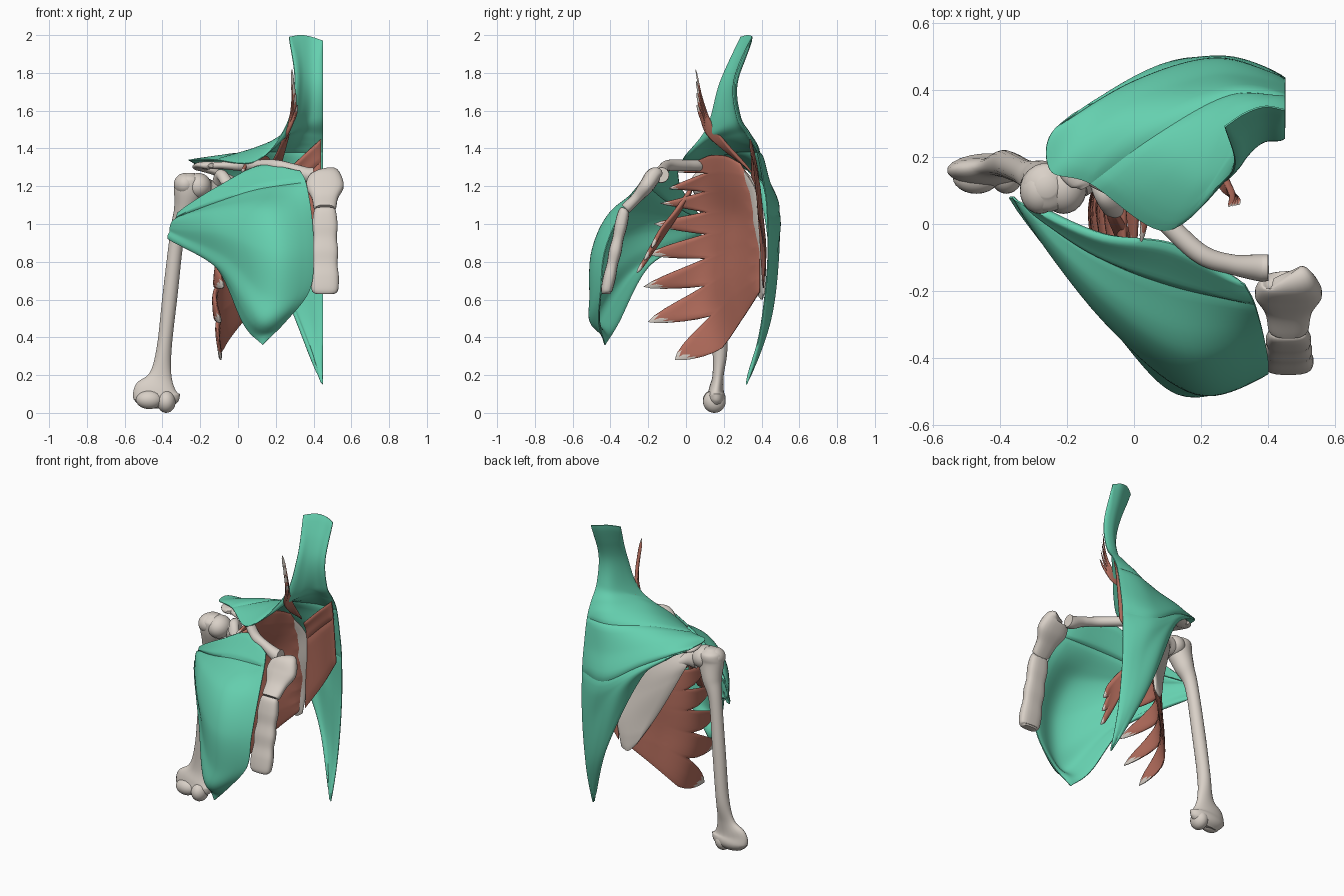
import bpy
import bmesh
import math
from mathutils import Vector

cube = bpy.data.objects.get("Cube")
if cube:
    bpy.data.objects.remove(cube)


def material(name, colour):
    mat = bpy.data.materials.new(name)
    mat.use_nodes = True
    mat.diffuse_color = (*colour, 1)
    node = next(n for n in mat.node_tree.nodes if n.type == "BSDF_PRINCIPLED")
    node.inputs["Base Color"].default_value = (*colour, 1)
    node.inputs["Roughness"].default_value = 0.6
    return mat


GREEN = material("muscle_green", (0.13, 0.63, 0.43))
RED = material("muscle_red", (0.46, 0.155, 0.11))
BONE = material("bone", (0.69, 0.63, 0.57))
made = []


def spline(points, t):
    """Point on a smooth curve through the points, t from 0 to 1."""
    last = len(points) - 1
    s = min(max(t, 0), 1) * last
    i = min(int(s), last - 1)
    f = s - i
    b, c = points[i], points[i + 1]
    a = points[i - 1] if i > 0 else b * 2 - c
    d = points[i + 2] if i + 2 <= last else c * 2 - b
    return (b * 2 + (c - a) * f + (a * 2 - b * 5 + c * 4 - d) * f ** 2
            + (b * 3 - a - c * 3 + d) * f ** 3) / 2


def loft(name, rings, mats, rule=None):
    """Skin closed rings into a solid, with quad strips as end caps."""
    mesh = bpy.data.meshes.new(name)
    bm = bmesh.new()
    rows = [[bm.verts.new(p) for p in ring] for ring in rings]
    n = len(rows[0])
    for i in range(len(rows) - 1):
        for j in range(n):
            k = (j + 1) % n
            face = bm.faces.new((rows[i][j], rows[i][k], rows[i + 1][k], rows[i + 1][j]))
            face.material_index = rule(i, j) if rule else 0
    for row in (rows[0], rows[-1]):
        for j in range(n // 2 - 1):
            bm.faces.new((row[j], row[j + 1], row[n - 2 - j], row[n - 1 - j]))
    bmesh.ops.recalc_face_normals(bm, faces=bm.faces)
    bm.to_mesh(mesh)
    bm.free()
    for mat in mats:
        mesh.materials.append(mat)
    obj = bpy.data.objects.new(name, mesh)
    bpy.context.collection.objects.link(obj)
    made.append(obj)


def sheet(name, rows, mat, half, start=0, end=None, fingers=0, depth=0.3, tendon=2):
    """Padded sheet through rows of fibres (hundredths), optionally fingered."""
    rows = [[Vector(p) / 100 for p in row] for row in rows]
    span = len(rows) - 1
    end = span if end is None else end
    nu = 28
    nv = fingers * 10 if fingers else 12 * (end - start)

    def surface(u, v):
        return spline([spline(column, v) for column in zip(*rows)], u)

    def notch(i):
        if not fingers:
            return 1
        wave = abs(2 * (i / nv * fingers % 1) - 1)
        return 1 - depth * wave ** 1.3

    rings = []
    for i in range(nv + 1):
        v = (start + (end - start) * i / nv) / span
        front, back = [], []
        for j in range(nu + 1):
            u = j / nu * notch(i)
            e = 0.01
            across = surface(min(u + e, 1), v) - surface(max(u - e, 0), v)
            along = surface(u, min(v + e, 1)) - surface(u, max(v - e, 0))
            normal = across.cross(along).normalized()
            edge = min(1, 8 * min(i, nv - i) / nv, 8 * min(j, nu - j) / nu)
            pad = normal * half * (0.2 + 0.8 * math.sqrt(edge))
            p = surface(u, v)
            front.append(p + pad)
            back.append(p - pad)
        rings.append(front + back[::-1])

    def rule(i, j):
        column = j if j <= nu else 2 * nu + 1 - j
        return int(column / nu * notch(i) > tendon)

    loft(name, rings, [mat, BONE], rule)


def bone(name, points, side=(1, 0, 0), power=1.0, steps=8):
    """Tube along x, y, z with half width and half depth (hundredths)."""
    points = [Vector(p) / 100 for p in points]
    total = (len(points) - 1) * steps
    rings = []
    for i in range(total + 1):
        t = i / total
        p = spline(points, t)
        step = spline(points, min(t + 0.01, 1)) - spline(points, max(t - 0.01, 0))
        way = step.to_3d().normalized()
        wide = Vector(side)
        wide = (wide - way * wide.dot(way)).normalized()
        deep = way.cross(wide)
        ring = []
        for k in range(20):
            a = math.tau * (k + 0.5) / 20
            c, s = math.cos(a), math.sin(a)
            ring.append(p.to_3d()
                        + wide * p[3] * math.copysign(abs(c) ** power, c)
                        + deep * p[4] * math.copysign(abs(s) ** power, s))
        rings.append(ring)
    loft(name, rings, [BONE])


def knob(name, x, y, z, rx, ry, rz):
    bpy.ops.mesh.primitive_uv_sphere_add(segments=24, ring_count=14, radius=1)
    obj = bpy.context.object
    obj.name = name
    obj.location = Vector((x, y, z)) / 100
    obj.scale = Vector((rx, ry, rz)) / 100
    obj.data.materials.append(BONE)
    made.append(obj)


# Upper arm bone with its ball and elbow knuckles
bone("humerus", [(-26, 11, 127, 3, 3), (-26, 11, 124, 7, 7), (-26, 11, 118, 8, 7),
                 (-28, 13, 108, 6, 6), (-32, 15, 95, 4, 4), (-36, 17, 62, 4, 4),
                 (-39, 18, 35, 4, 4), (-41, 17, 20, 6, 3), (-43, 16, 12, 12, 4),
                 (-43, 16, 7, 12, 5), (-43, 15, 3, 8, 3)])
knob("humerus_head", -21, 11, 120, 7, 8, 7)
knob("humerus_tubercle", -28, 10, 121, 6, 7, 6)
knob("inner_knuckle", -38, 15, 6, 5, 6, 6)
knob("outer_knuckle", -47, 14, 7, 7, 5, 5)

# Breastbone in two pieces
bone("sternum_top", [(45, -15, 127, 4, 1), (46, -17, 126, 8, 4), (46, -21, 120, 10, 4),
                     (46, -26, 114, 7, 3), (46, -31, 109, 6, 3), (46, -32, 108, 5, 3)],
     power=0.75)
body = [(46, -32, 108, 5, 2)]
for k in range(7):
    t = k / 6
    body.append((46, -33 - 9 * t, 106 - 41 * t, 6 + t + k % 2 * 0.6, 3 + k % 2 * 0.4))
body.append((46, -42, 63, 5, 2))
bone("sternum_body", body, power=0.7)

# Collar bone
bone("clavicle", [(40, -13, 126, 4, 4), (37, -13, 126, 4, 4), (29, -12, 129, 3, 3),
                  (20, -9, 131, 3, 3), (10, 0, 131, 3, 3), (2, 8, 131, 3, 3),
                  (-8, 12, 131, 2, 3), (-14, 14, 131, 2, 2)], side=(0, 0, 1))

# Shoulder blade
sheet("scapula_blade", [
    [(17, 28, 132), (5, 21, 128), (-8, 14, 122)],
    [(23, 37, 118), (6, 28, 112), (-13, 17, 116)],
    [(24, 40, 100), (10, 33, 96), (-10, 20, 107)],
    [(21, 42, 80), (13, 37, 80), (1, 28, 82)],
    [(18, 41, 62), (14, 40, 60), (10, 37, 64)]], BONE, 0.012)
bone("scapula_spine", [(18, 38, 114, 2, 1), (2, 34, 122, 3, 1), (-13, 26, 128, 4, 2),
                       (-20, 22, 130, 3, 2)], side=(0, 1, 0))
bone("acromion", [(-18, 27, 129, 2, 1), (-19, 23, 130, 5, 2), (-18, 17, 131, 5, 2),
                  (-15, 13, 131, 4, 2), (-14, 11, 131, 2, 1)])
bone("scapula_socket", [(-5, 19, 114, 3, 3), (-11, 15, 117, 4, 4), (-16, 13, 118, 5, 6)],
     side=(0, 1, 0))
bone("coracoid", [(-11, 15, 121, 3, 3), (-9, 9, 126, 3, 3), (-6, 4, 122, 3, 2),
                  (-6, 3, 120, 1, 1)])

# Back and neck muscle, in three bellies
back_rows = [
    [(45, 34, 197), (39, 35, 199), (33, 33, 200), (27, 29, 199)],
    [(45, 26, 175), (39, 26, 175), (34, 23, 175), (30, 18, 175)],
    [(45, 28, 157), (37, 27, 156), (31, 20, 154), (25, 11, 151)],
    [(45, 34, 147), (32, 30, 148), (20, 14, 144), (9, -2, 133)],
    [(45, 38, 138), (28, 38, 138), (6, 26, 138), (-13, 12, 134)],
    [(45, 41, 122), (24, 43, 123), (-3, 34, 132), (-25, 16, 134)],
    [(45, 43, 105), (25, 49, 106), (2, 43, 120), (-23, 29, 132)],
    [(45, 43, 75), (32, 47, 82), (15, 48, 100), (0, 39, 117)],
    [(45, 39, 42), (38, 43, 48), (31, 45, 55), (24, 45, 65)],
    [(45, 32, 15), (44, 32, 16), (44, 33, 17), (43, 33, 19)]]
sheet("trapezius_upper", back_rows, GREEN, 0.012, 0, 4)
sheet("trapezius_middle", back_rows, GREEN, 0.012, 4, 6)
sheet("trapezius_lower", back_rows, GREEN, 0.012, 6, 9)

# Chest muscle, in two bellies
chest_rows = [
    [(33, -18, 128), (12, -6, 131), (-10, -3, 120), (-32, 6, 106)],
    [(36, -24, 122), (10, -18, 118), (-12, -9, 111), (-33, 6, 103)],
    [(39, -35, 105), (15, -38, 106), (-11, -20, 105), (-35, 7, 101)],
    [(40, -43, 85), (18, -48, 86), (-8, -28, 95), (-36, 8, 98)],
    [(38, -45, 65), (17, -49, 62), (-6, -29, 83), (-36, 8, 96)],
    [(25, -46, 48), (11, -48, 50), (-8, -27, 77), (-37, 8, 94)],
    [(13, -43, 36), (3, -36, 47), (-12, -19, 78), (-37, 8, 92)]]
sheet("chest_upper", chest_rows, GREEN, 0.015, 0, 1)
sheet("chest_lower", chest_rows, GREEN, 0.015, 1, 6)

# Rib muscle with finger-like ends
sheet("serratus", [
    [(18, 29, 132), (15, 21, 136), (8, 11, 136), (3, -3, 132)],
    [(20, 35, 121), (10, 22, 122), (0, 8, 121), (0, -10, 118)],
    [(21, 38, 105), (5, 25, 105), (-6, 8, 104), (-4, -16, 104)],
    [(20, 39, 90), (3, 25, 88), (-10, 8, 84), (-6, -21, 79)],
    [(18, 39, 76), (2, 25, 70), (-12, 8, 60), (-9, -21, 50)],
    [(17, 39, 64), (4, 30, 50), (-8, 18, 33), (-9, 2, 18)]],
    RED, 0.012, fingers=8, depth=0.36, tendon=0.92)

# Neck-to-blade muscle
sheet("levator", [
    [(22, 35, 127), (27, 16, 150), (29, 9, 166), (28, 5, 185)],
    [(18, 29, 133), (25, 12, 146), (30, 8, 155), (32, 6, 160)]],
    RED, 0.01, fingers=4, depth=0.42, tendon=0.9)

# Spine-to-blade muscles
rhomboid_rows = [
    [(44, 34, 145), (33, 35, 135), (23, 35, 125)],
    [(44, 36, 133), (33, 38, 123), (23, 38, 113)],
    [(44, 39, 103), (32, 42, 84), (20, 41, 66)]]
sheet("rhomboid_minor", rhomboid_rows, RED, 0.01, 0, 1)
sheet("rhomboid_major", rhomboid_rows, RED, 0.01, 1, 2)

# Small chest muscle under the large one
sheet("chest_minor", [
    [(-6, 4, 121), (0, -4, 109), (6, -12, 99), (10, -16, 91)],
    [(-8, 3, 117), (-3, -10, 97), (0, -20, 82), (3, -28, 71)]],
    RED, 0.012, fingers=3, depth=0.14, tendon=0.9)

# Smooth shading with crisp rims
bpy.ops.object.select_all(action="DESELECT")
for obj in made:
    obj.select_set(True)
bpy.context.view_layer.objects.active = made[0]
bpy.ops.object.shade_smooth_by_angle(angle=math.radians(50))
